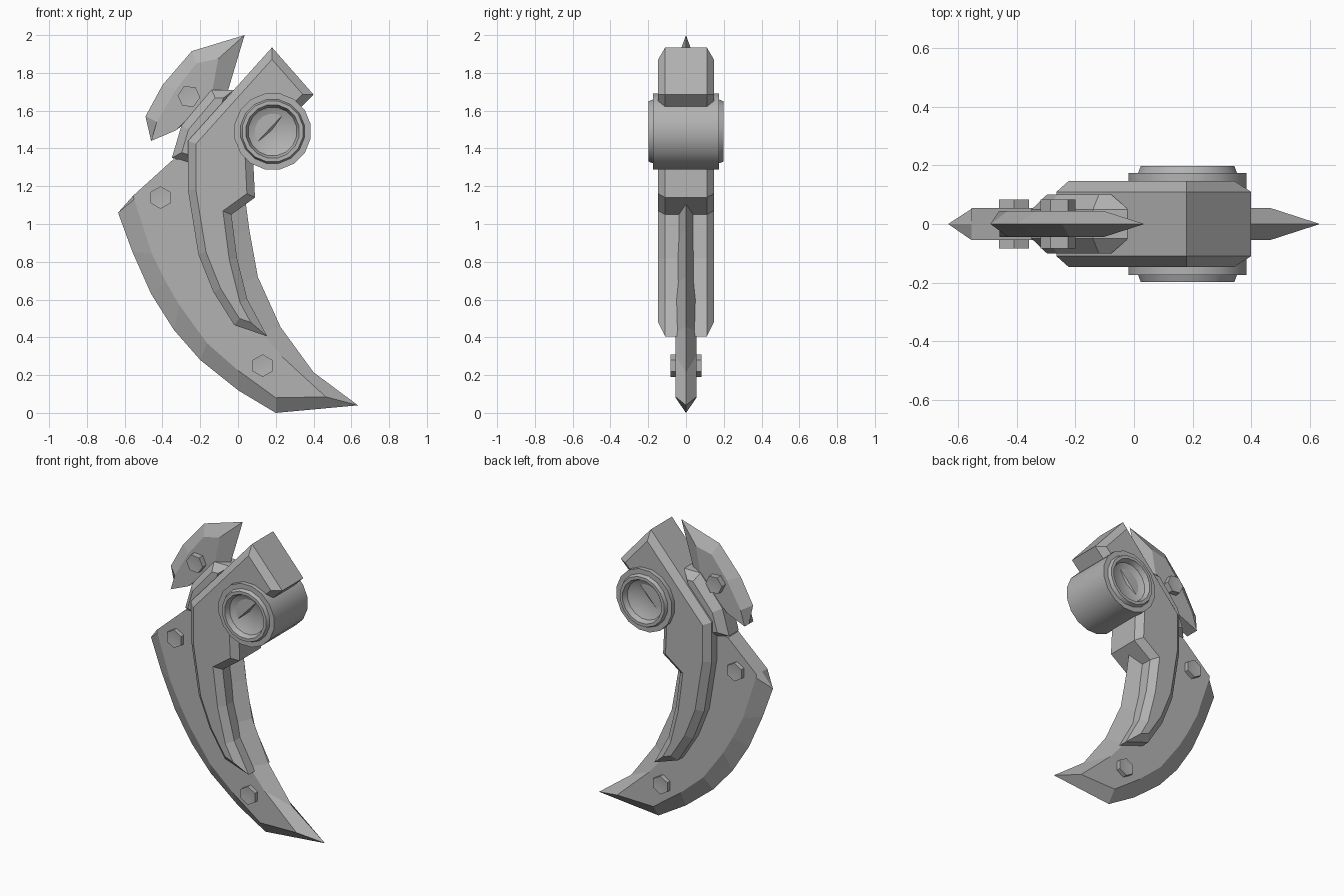
import bpy, bmesh, math
from mathutils import Vector

cube = bpy.data.objects.get("Cube")
if cube:
    bpy.data.objects.remove(cube, do_unlink=True)

steel = bpy.data.materials.new("steel_grey")
steel.use_nodes = True
GREY = (0.45, 0.45, 0.45, 1)
steel.diffuse_color = GREY
steel.node_tree.nodes["Principled BSDF"].inputs["Base Color"].default_value = GREY


def finish(name, bm, smooth=False):
    bmesh.ops.remove_doubles(bm, verts=bm.verts, dist=0.0005)
    bmesh.ops.recalc_face_normals(bm, faces=bm.faces)
    mesh = bpy.data.meshes.new(name)
    bm.to_mesh(mesh)
    bm.free()
    mesh.materials.append(steel)
    obj = bpy.data.objects.new(name, mesh)
    bpy.context.collection.objects.link(obj)
    if smooth:
        bpy.ops.object.select_all(action="DESELECT")
        obj.select_set(True)
        bpy.context.view_layer.objects.active = obj
        bpy.ops.object.shade_smooth_by_angle(angle=math.radians(35))
    return obj


def skin(bm, rings):
    """Bridge neighbouring closed rings of vertices."""
    for a, b in zip(rings, rings[1:]):
        n = len(a)
        for i in range(n):
            j = (i + 1) % n
            bm.faces.new((a[i], a[j], b[j], b[i]))


def inset(points, dist):
    """Mitred inward offset of a counter-clockwise outline."""
    result = []
    for i, p in enumerate(points):
        p = Vector(p)
        d1 = (p - Vector(points[i - 1])).normalized()
        d2 = (Vector(points[(i + 1) % len(points)]) - p).normalized()
        n1, n2 = Vector((-d1.y, d1.x)), Vector((-d2.y, d2.x))
        result.append(p + (n1 + n2) * dist / (1 + n1.dot(n2)))
    return result


def plate(name, outer, inner, edge, face):
    """Plate in the xz plane: flat sides at +-face, chamfered down to +-edge."""
    bm = bmesh.new()
    levels = [(inner, -face), (outer, -edge), (outer, edge), (inner, face)]
    if edge == 0:
        levels.pop(1)
    rings = [[bm.verts.new((x, y, z)) for x, z in pts] for pts, y in levels]
    skin(bm, rings)
    bm.faces.new(rings[0])
    bm.faces.new(rings[-1])
    return finish(name, bm)


def turned(name, centre, half_profile, sides, turn):
    """Mirrored (radius, y) profile spun round a y axis."""
    bm = bmesh.new()
    profile = [(r, -y) for r, y in reversed(half_profile)] + half_profile
    rings = []
    for r, y in profile:
        angles = [turn + math.tau * k / sides for k in range(sides)]
        rings.append([bm.verts.new((centre[0] + r * math.cos(a), y,
                                    centre[1] + r * math.sin(a))) for a in angles])
    skin(bm, rings)
    return finish(name, bm, smooth=True)


# Curved blade with sharpened edges and a blunt upper end
blade_outer = [(-.555, 1.15), (-.635, 1.06), (-.56, .855), (-.46, .63), (-.34, .44),
               (-.2, .28), (0, .12), (.2, 0), (.635, .04), (.4, .215), (.225, .455),
               (.105, .72), (.06, .97), (.04, 1.12), (-.15, 1.36), (-.345, 1.34)]
blade_inner = [(-.555, 1.15), (-.55, 1.13), (-.455, .84), (-.38, .69), (-.31, .57),
               (-.165, .37), (0, .225), (.2, .08), (.465, .085), (.23, .3), (.12, .43),
               (0, .68), (-.06, .92), (-.08, 1.1), (-.15, 1.36), (-.345, 1.34)]
plate("blade", blade_outer, blade_inner, 0, .055)

# Bent arm that grips the blade
arm = [(.18, 1.935), (-.265, 1.44), (-.265, 1.18), (-.21, .84), (-.13, .64),
       (-.02, .465), (.155, .405), (.05, .6), (-.005, .82), (-.035, 1.05),
       (.09, 1.14), (.08, 1.35), (.32, 1.605), (.4, 1.685)]
plate("arm", arm, inset(arm, .042), .11, .147)

# Mount between arm and fin
mount = [(-.02, 1.71), (-.14, 1.71), (-.3, 1.52), (-.35, 1.35), (-.25, 1.32), (-.1, 1.45)]
plate("fin_mount", mount, inset(mount, .042), .05, .1)

# Upper fin
fin_outer = [(.035, 2), (-.245, 1.915), (-.4, 1.735), (-.49, 1.57), (-.46, 1.44),
             (-.33, 1.495), (-.055, 1.7)]
fin_inner = [(-.105, 1.875), (-.22, 1.85), (-.33, 1.71), (-.43, 1.54), (-.46, 1.44),
             (-.33, 1.495), (-.14, 1.68)]
plate("fin", fin_outer, fin_inner, 0, .045)

# Pivot barrel with stepped rims and dished ends
barrel = [(.205, .175), (.172, .175), (.163, .198), (.143, .198), (.13, .165),
          (.09, .145), (0, .135)]
turned("pivot_barrel", (.183, 1.49), barrel, 16, math.pi / 16)

# Hexagonal bolts through blade and fin
bolt = [(.06, .083), (.05, .083), (0, .068)]
bolts = {"blade_upper_bolt": (-.41, 1.14, 30), "blade_lower_bolt": (.13, .25, 30),
         "fin_bolt": (-.26, 1.675, -5)}
for name, (x, z, degrees) in bolts.items():
    turned(name, (x, z), bolt, 6, math.radians(degrees))
